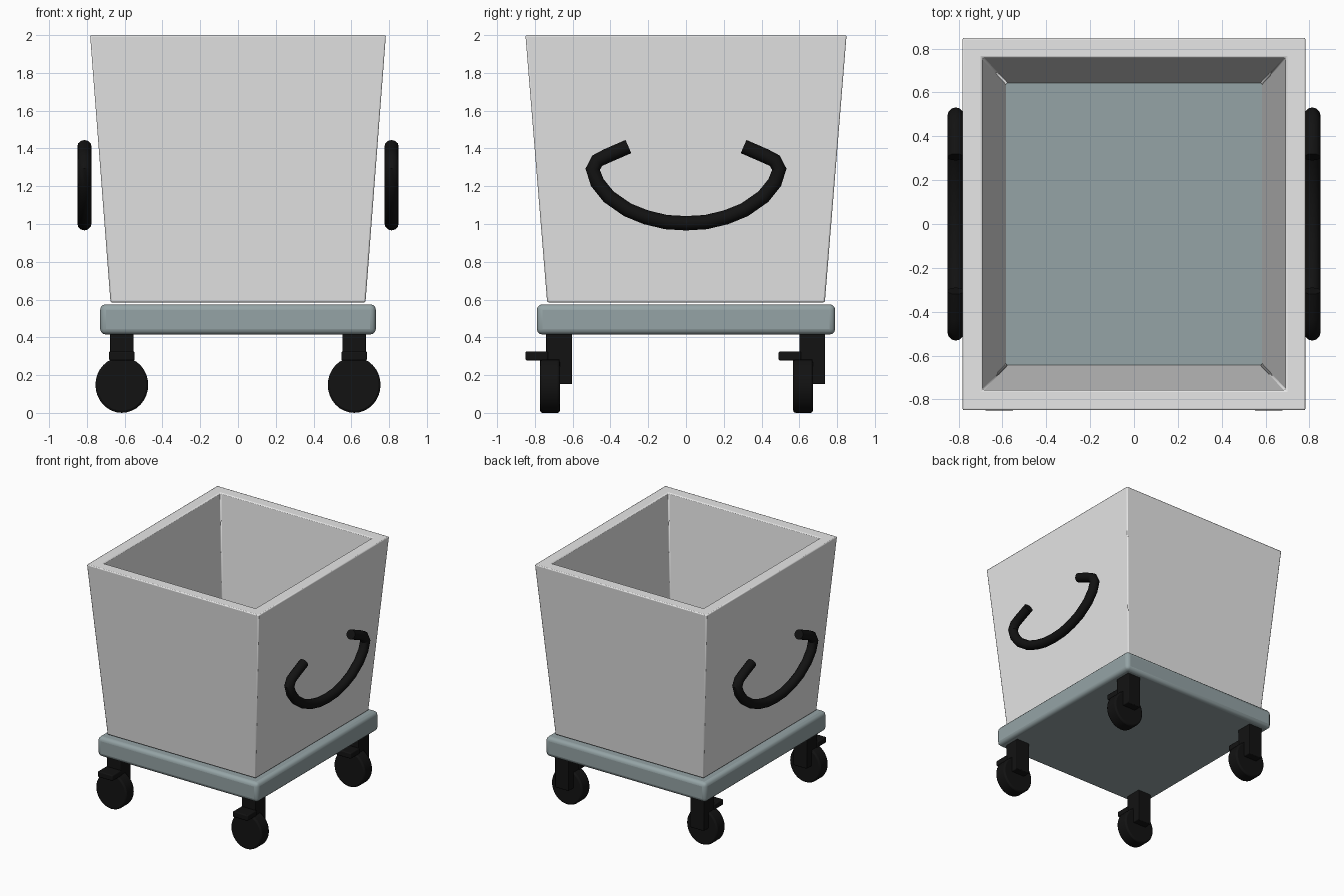
import bpy, bmesh, math
from mathutils import Matrix, Vector

cube = bpy.data.objects.get("Cube")
if cube:
    bpy.data.objects.remove(cube, do_unlink=True)


def material(name, rgb):
    m = bpy.data.materials.new(name)
    m.use_nodes = True
    m.diffuse_color = (*rgb, 1)
    m.node_tree.nodes["Principled BSDF"].inputs["Base Color"].default_value = (*rgb, 1)
    return m


GREY = material("light grey", (0.8, 0.8, 0.8))
SLATE = material("slate grey", (0.30, 0.37, 0.38))
BLACK = material("black rubber", (0.006, 0.006, 0.006))


def finish(bm, name, mat, bevel=0, segments=3):
    bmesh.ops.recalc_face_normals(bm, faces=bm.faces)
    mesh = bpy.data.meshes.new(name)
    bm.to_mesh(mesh)
    bm.free()
    mesh.materials.append(mat)
    ob = bpy.data.objects.new(name, mesh)
    bpy.context.collection.objects.link(ob)
    if bevel:
        mod = ob.modifiers.new("Rounded edges", "BEVEL")
        mod.width, mod.segments = bevel, segments
        mod.limit_method, mod.angle_limit = "ANGLE", math.radians(40)
    bpy.ops.object.select_all(action="DESELECT")
    ob.select_set(True)
    bpy.context.view_layer.objects.active = ob
    bpy.ops.object.shade_smooth_by_angle(angle=math.radians(35))
    return ob


def block(name, mat, x, y, z, bevel):
    """Box between (low, high) limits on each axis."""
    bm = bmesh.new()
    bmesh.ops.create_cube(bm, size=1)
    for v in bm.verts:
        v.co = [lim[0] if c < 0 else lim[1] for c, lim in zip(v.co, (x, y, z))]
    return finish(bm, name, mat, bevel)


# Tapered bin: four walls, open at the top and the bottom
def ring(bm, hx, hy, z):
    return [bm.verts.new((sx * hx, sy * hy, z))
            for sx, sy in ((-1, -1), (1, -1), (1, 1), (-1, 1))]


bm = bmesh.new()
wall = 0.092
rings = [ring(bm, 0.675, 0.735, 0.585), ring(bm, 0.783, 0.85, 2.0),
         ring(bm, 0.783 - wall, 0.85 - wall, 2.0),
         ring(bm, 0.675 - wall, 0.735 - wall, 0.585)]
for a, b in zip(rings, rings[1:] + rings[:1]):
    for i in range(4):
        j = (i + 1) % 4
        bm.faces.new((a[i], a[j], b[j], b[i]))
finish(bm, "bin_walls", GREY, 0.008, 2)

# Platform under the bin
block("platform", SLATE, (-0.73, 0.73), (-0.79, 0.79), (0.415, 0.575), 0.03)

# Casters: wheel, side fork, top bracket and brake pedal
for side, sx in (("right", -1), ("left", 1)):
    for end, y in (("front", -0.67), ("back", 0.67)):
        x = sx * 0.615
        tag = f"{end}_{side}"
        bm = bmesh.new()
        bmesh.ops.create_cone(
            bm, cap_ends=True, segments=32, radius1=0.144, radius2=0.144, depth=0.105,
            matrix=Matrix.Translation((x, y - 0.05, 0.148)) @ Matrix.Rotation(math.pi / 2, 4, "X")
            @ Matrix.Diagonal((0.97, 1.025, 1, 1)))
        finish(bm, tag + "_wheel", BLACK, 0.012, 2)
        fork_x = (x - 0.062, x + 0.062)
        block(tag + "_fork", BLACK, fork_x, (y - 0.003, y + 0.067), (0.152, 0.42), 0.006)
        block(tag + "_bracket", BLACK, fork_x, (y - 0.07, y + 0.06), (0.28, 0.42), 0.006)
        block(tag + "_brake_pedal", BLACK, (x - 0.068, x + 0.068),
              (y - 0.18, y - 0.06), (0.278, 0.325), 0.008)


# Side handles: flat smile-shaped tubes
def handle(name, x):
    half = [(0.305, 1.41), (0.42, 1.36), (0.47, 1.335), (0.494, 1.29), (0.47, 1.22),
            (0.41, 1.145), (0.31, 1.075), (0.21, 1.035), (0.105, 1.01)]
    path = [(-y, z) for y, z in half] + [(0, 1.004)] + [(y, z) for y, z in reversed(half)]
    pts = [Vector((x, y, z)) for y, z in path]
    bm = bmesh.new()
    loops, sides, radius = [], 12, 0.038
    for i, p in enumerate(pts):
        before = (p - pts[max(i - 1, 0)]).normalized()
        after = (pts[min(i + 1, len(pts) - 1)] - p).normalized()
        across = (before + after).normalized().cross(Vector((1, 0, 0)))
        loops.append([bm.verts.new(p + radius * (math.cos(t) * across + math.sin(t) * Vector((1, 0, 0))))
                      for t in (math.tau * k / sides for k in range(sides))])
    for a, b in zip(loops, loops[1:]):
        for k in range(sides):
            n = (k + 1) % sides
            bm.faces.new((a[k], a[n], b[n], b[k]))
    bm.faces.new(loops[0])
    bm.faces.new(loops[-1])
    finish(bm, name, BLACK)


handle("left_handle", 0.813)
handle("right_handle", -0.813)
